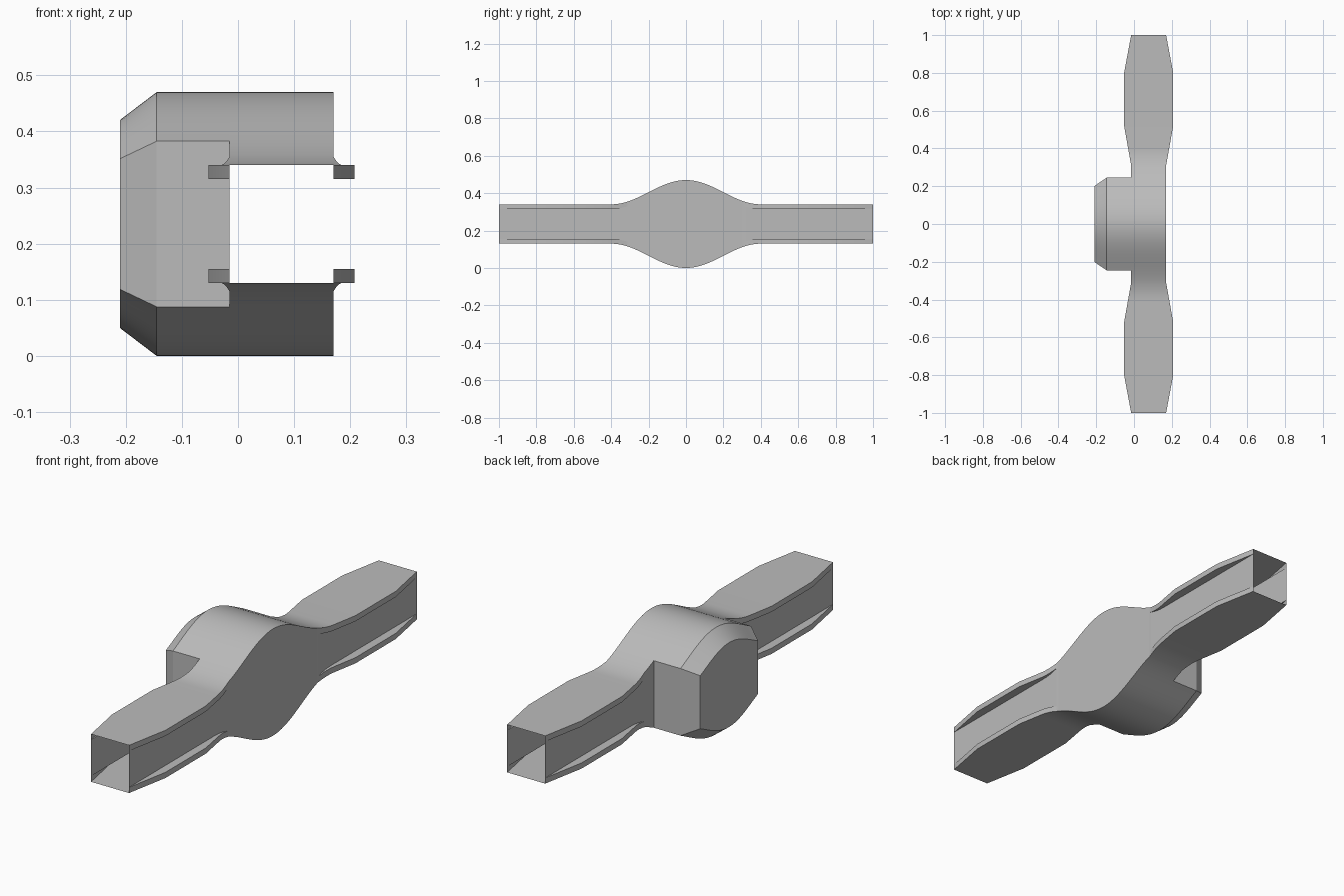
import bpy, bmesh, math

cube = bpy.data.objects.get("Cube")
if cube:
    bpy.data.objects.remove(cube, do_unlink=True)

# One plain grey for the whole fitting
grey = bpy.data.materials.new("plain_grey")
grey.use_nodes = True
colour = (0.5, 0.5, 0.5, 1)
grey.diffuse_color = colour
grey.node_tree.nodes["Principled BSDF"].inputs["Base Color"].default_value = colour

MID_X, MID_Z = 0.0775, 0.235     # centre line of the beam
WALL = 0.0925                    # half width between the side walls
LIP = 0.025                      # flange thickness
HUB_Y, BULGE = 0.245, 0.4        # boss half length, end of the swelling


def half_height(y):
    y = min(abs(y), BULGE)
    return 0.105 + 0.065 * (1 + math.cos(math.pi * y / BULGE))


def half_width(y):
    """Flange half width: waist, wide part, tapered tip."""
    stops = [(0, WALL), (0.31, WALL), (0.52, 0.13), (0.8, 0.13), (1, WALL)]
    y = abs(y)
    for (a, wa), (b, wb) in zip(stops, stops[1:]):
        if y <= b:
            return wa + (wb - wa) * (y - a) / (b - a)
    return WALL


def finish(bm, name):
    bmesh.ops.remove_doubles(bm, verts=bm.verts, dist=0.0002)
    bmesh.ops.recalc_face_normals(bm, faces=bm.faces)
    mesh = bpy.data.meshes.new(name)
    bm.to_mesh(mesh)
    bm.free()
    mesh.materials.append(grey)
    obj = bpy.data.objects.new(name, mesh)
    bpy.context.collection.objects.link(obj)
    bpy.ops.object.select_all(action="DESELECT")
    obj.select_set(True)
    bpy.context.view_layer.objects.active = obj
    bpy.ops.object.shade_smooth_by_angle(angle=math.radians(20))
    return obj


def skin(bm, rings, closed=True):
    rows = [[bm.verts.new(p) for p in ring] for ring in rings]
    for a, b in zip(rows, rows[1:]):
        n = len(a)
        for i in range(n if closed else n - 1):
            j = (i + 1) % n
            bm.faces.new((a[i], a[j], b[j], b[i]))
    return rows


# Hollow flanged beam, open at both ends
half = [i * 0.02 for i in range(21)] + [0.31, 0.52, 0.8, 1]
stations = sorted({round(s * y, 3) for y in half for s in (-1, 1)})


def beam_section(y):
    h, w = half_height(y), half_width(y)
    side = [(WALL, h - LIP), (w, h - LIP), (w, h)]
    upper = side + [(-x, z) for x, z in reversed(side)]
    lower = [(-x, -z) for x, z in upper]
    return [(MID_X + x, y, MID_Z + z) for x, z in upper + lower]


bm = bmesh.new()
skin(bm, [beam_section(y) for y in stations])
finish(bm, "flanged_beam")

# Side boss following the swelling, with a chamfered flat end
steps = 24
ys = [HUB_Y * (2 * i / steps - 1) for i in range(steps + 1)]
outline = [(y, half_height(y)) for y in ys]
outline += [(-y, -h) for y, h in outline]


def boss_ring(x, sy, sz):
    return [(x, y * sy, MID_Z + h * sz) for y, h in outline]


bm = bmesh.new()
rows = skin(bm, [boss_ring(MID_X - WALL, 1, 1), boss_ring(-0.145, 1, 1),
                 boss_ring(-0.21, 0.82, 0.79)])
bm.faces.new(rows[-1])
finish(bm, "side_boss")
